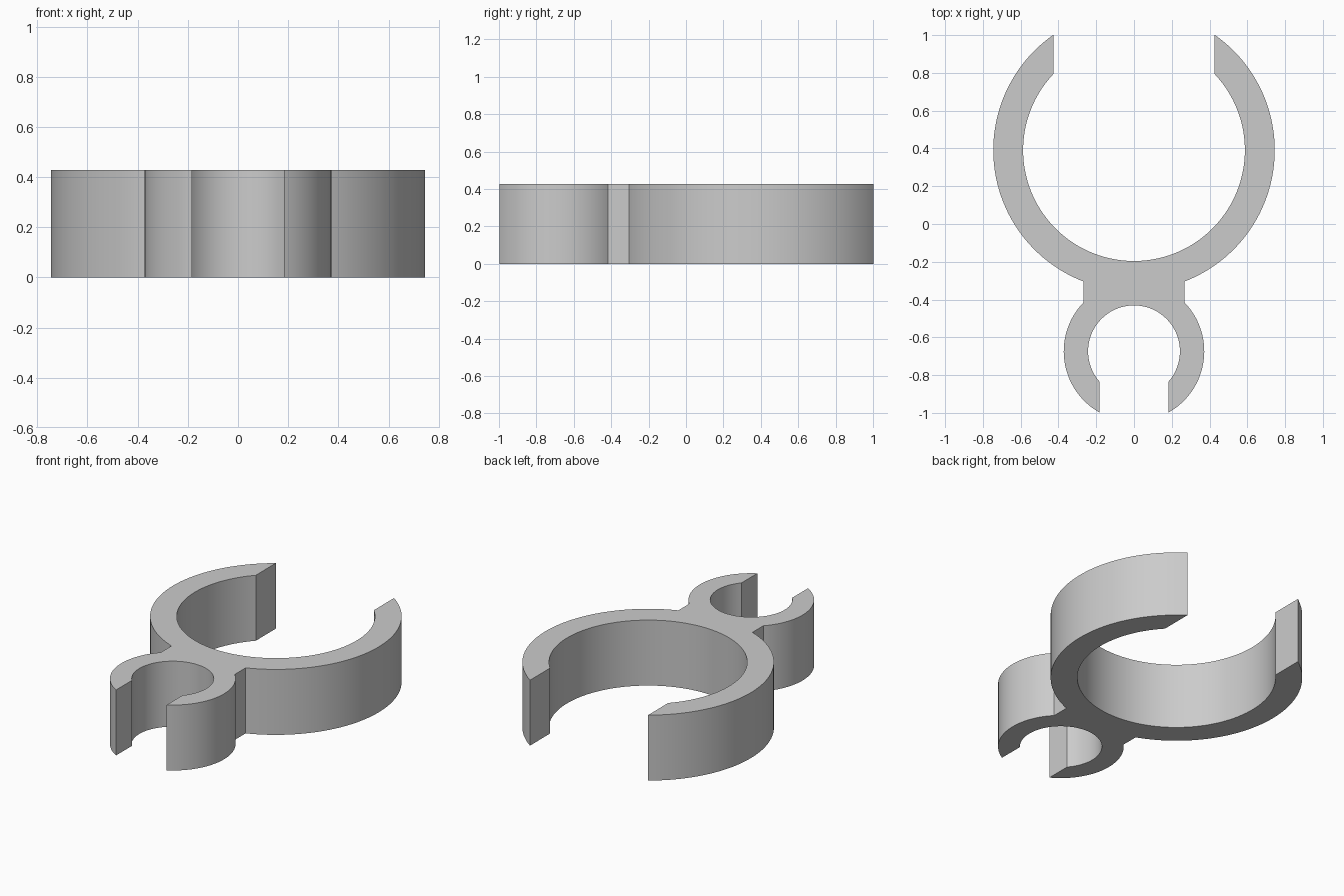
import bpy
import bmesh
from math import asin, cos, sin, pi, radians
from mathutils import Vector

cube = bpy.data.objects.get("Cube")
if cube:
    bpy.data.objects.remove(cube)

HEIGHT = 0.428
NECK = 0.268                                                   # half width of the bridge
BIG = dict(y=0.391, outer=0.745, inner=0.587, gap=0.427)       # opens to the back
SMALL = dict(y=-0.674, outer=0.372, inner=0.243, gap=0.183)    # opens to the front


def arc(center_y, radius, start, end, steps):
    """Points on a circle, from one angle to another."""
    angles = [start + (end - start) * i / steps for i in range(steps + 1)]
    return [Vector((radius * cos(a), center_y + radius * sin(a), 0)) for a in angles]


def gap_angle(ring, radius):
    """Angle above the x axis where the circle meets the mouth of the ring."""
    return pi / 2 - asin(ring["gap"] / radius)


def neck_angle(ring):
    return pi / 2 - asin(NECK / ring["outer"])


# Left half of the outline, from the big ring's inner middle round to the small one's
half = arc(BIG["y"], BIG["inner"], -pi / 2, gap_angle(BIG, BIG["inner"]), 64)
half += arc(BIG["y"], BIG["outer"], gap_angle(BIG, BIG["outer"]), -neck_angle(BIG), 64)
half += arc(SMALL["y"], SMALL["outer"], neck_angle(SMALL), -gap_angle(SMALL, SMALL["outer"]), 40)
half += arc(SMALL["y"], SMALL["inner"], -gap_angle(SMALL, SMALL["inner"]), pi / 2, 48)

# Close the half along the middle line, extrude it, then mirror it
bm = bmesh.new()
base = bm.faces.new([bm.verts.new(p) for p in half])
top = bmesh.ops.extrude_face_region(bm, geom=[base], use_keep_orig=True)["geom"]
bmesh.ops.translate(bm, vec=(0, 0, HEIGHT),
                    verts=[g for g in top if isinstance(g, bmesh.types.BMVert)])
# Drop the wall on the middle line so the halves join as one solid
middle = [f for f in bm.faces if all(abs(v.co.x) < 1e-4 for v in f.verts)]
bmesh.ops.delete(bm, geom=middle, context='FACES_ONLY')
bmesh.ops.mirror(bm, geom=bm.verts[:] + bm.edges[:] + bm.faces[:], axis='X', merge_dist=1e-4)
bmesh.ops.remove_doubles(bm, verts=bm.verts, dist=1e-4)
# Merge the two halves of each flat cap
seam = [e for e in bm.edges if len(e.link_faces) == 2
        and all(abs(v.co.x) < 1e-4 for v in e.verts)
        and abs(e.verts[0].co.z - e.verts[1].co.z) < 1e-4]
bmesh.ops.dissolve_edges(bm, edges=seam, use_verts=False)
bmesh.ops.recalc_face_normals(bm, faces=bm.faces)

mesh = bpy.data.meshes.new("double_clip")
bm.to_mesh(mesh)
bm.free()
clip = bpy.data.objects.new("double_clip", mesh)
bpy.context.collection.objects.link(clip)

# Plain grey plastic
grey = bpy.data.materials.new("grey_plastic")
grey.use_nodes = True
colour = (0.6, 0.6, 0.6, 1)
grey.diffuse_color = colour
grey.node_tree.nodes["Principled BSDF"].inputs["Base Color"].default_value = colour
mesh.materials.append(grey)

# Smooth curved walls, sharp rims and corners
bpy.ops.object.select_all(action='DESELECT')
clip.select_set(True)
bpy.context.view_layer.objects.active = clip
bpy.ops.object.shade_smooth_by_angle(angle=radians(25))
